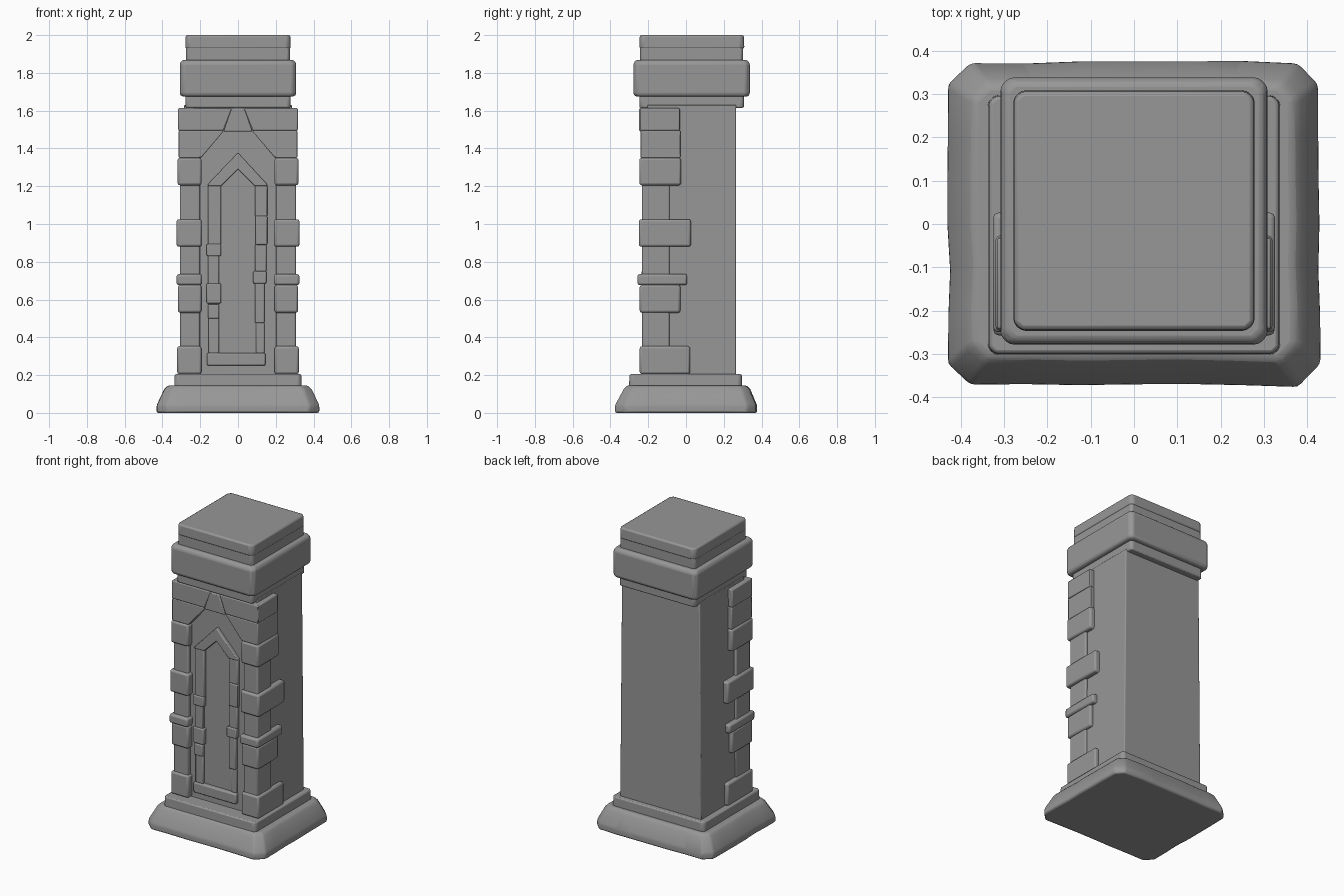
import bpy, bmesh, random

random.seed(4)

# Dark grey stone
stone = bpy.data.materials.new("dark_stone")
stone.diffuse_color = (0.31, 0.31, 0.31, 1)


def finish(name, bm, bevel, segments=2):
    bmesh.ops.recalc_face_normals(bm, faces=bm.faces)
    mesh = bpy.data.meshes.new(name)
    bm.to_mesh(mesh)
    bm.free()
    mesh.materials.append(stone)
    ob = bpy.data.objects.new(name, mesh)
    bpy.context.collection.objects.link(ob)
    if bevel:
        mod = ob.modifiers.new("worn_edges", 'BEVEL')
        mod.width = bevel
        mod.segments = segments
        mod.limit_method = 'ANGLE'
        mod.angle_limit = 0.4
    bpy.context.view_layer.objects.active = ob
    ob.select_set(True)
    bpy.ops.object.shade_smooth_by_angle(angle=0.6)
    ob.select_set(False)
    return ob


def tier(name, rings, bevel=0.008, wear=0.0, cuts=1):
    """Stacked rings (z, half width, front y, back y, corner cut) joined into a solid."""
    bm = bmesh.new()
    loops = []
    offsets = [random.uniform(-wear, wear) for _ in range(4 * (cuts + 1))]
    for z, hx, y0, y1, c in rings:
        sides = [((-hx + c, y0), (hx - c, y0), (0, -1)),
                 ((hx, y0 + c), (hx, y1 - c), (1, 0)),
                 ((hx - c, y1), (-hx + c, y1), (0, 1)),
                 ((-hx, y1 - c), (-hx, y0 + c), (-1, 0))]
        loop = []
        for s, (a, b, n) in enumerate(sides):
            for i in range(cuts + 1):
                t = i / cuts
                o = offsets[s * (cuts + 1) + i]
                loop.append(bm.verts.new((a[0] + (b[0] - a[0]) * t + n[0] * o,
                                          a[1] + (b[1] - a[1]) * t + n[1] * o, z)))
        loops.append(loop)
    count = len(loops[0])
    for low, high in zip(loops, loops[1:]):
        for i in range(count):
            j = (i + 1) % count
            bm.faces.new((low[i], low[j], high[j], high[i]))
    bm.faces.new(loops[0][::-1])
    bm.faces.new(loops[-1])
    return finish(name, bm, bevel)


def slab(name, outline, front, back, bevel=0.008):
    """Front-view outline (x, z) extruded in depth."""
    bm = bmesh.new()
    a = [bm.verts.new((x, front, z)) for x, z in outline]
    b = [bm.verts.new((x, back, z)) for x, z in outline]
    n = len(a)
    bm.faces.new(a)
    bm.faces.new(b[::-1])
    for i in range(n):
        j = (i + 1) % n
        bm.faces.new((a[i], b[i], b[j], a[j]))
    return finish(name, bm, bevel)


def block(name, x0, x1, z0, z1, front, back, bevel=0.008):
    return slab(name, [(x0, z0), (x1, z0), (x1, z1), (x0, z1)], front, back, bevel)


# Foot and plinth
tier("base", [(0, 0.428, -0.373, 0.373, 0.05), (0.04, 0.428, -0.373, 0.373, 0.05),
              (0.125, 0.388, -0.327, 0.337, 0.04), (0.145, 0.368, -0.31, 0.32, 0.035)],
     0.01, wear=0.004, cuts=6)
tier("plinth", [(0.13, 0.338, -0.302, 0.297, 0.015), (0.205, 0.335, -0.299, 0.295, 0.015)])

# Shaft, slightly narrower at the top
tier("shaft", [(0.19, 0.298, -0.205, 0.265, 0.004), (1.63, 0.285, -0.205, 0.265, 0.004)], 0.003)

# Capital
tier("capital_neck", [(1.615, 0.279, -0.247, 0.307, 0.012), (1.69, 0.279, -0.247, 0.307, 0.012)])
tier("capital_band", [(1.675, 0.298, -0.268, 0.328, 0.02), (1.688, 0.308, -0.278, 0.338, 0.02),
                      (1.85, 0.308, -0.278, 0.338, 0.02), (1.868, 0.295, -0.265, 0.325, 0.02)])
tier("capital_step", [(1.86, 0.275, -0.243, 0.303, 0.012), (1.935, 0.275, -0.243, 0.303, 0.012)], 0.004)
tier("capital_top", [(1.928, 0.279, -0.247, 0.309, 0.018), (2.0, 0.277, -0.245, 0.306, 0.018)], 0.01)

# Corner stones: bottom, top, outer x, inner x, front y, back y
quoins = [(0.205, 0.353, 0.322, 0.193, -0.245, 0.022),
          (0.53, 0.678, 0.318, 0.193, -0.245, -0.03),
          (0.676, 0.735, 0.325, 0.19, -0.257, 0.006),
          (0.88, 1.025, 0.326, 0.19, -0.25, 0.026),
          (1.205, 1.35, 0.32, 0.193, -0.247, -0.026)]
for s, label in ((-1, "left"), (1, "right")):
    block(label + "_corner_strip", s * 0.307, s * 0.202, 0.2, 1.36, -0.233, -0.087)
    for z0, z1, xo, xi, front, back in quoins:
        block(label + "_corner_stone", s * xo, s * xi, z0, z1, front, back, 0.012)
    # Arch stones
    slab(label + "_arch_stone", [(s * 0.314, 1.35), (s * 0.195, 1.35), (s * 0.073, 1.495),
                                 (s * 0.314, 1.495)], -0.242, -0.03, 0.005)
    slab(label + "_arch_top_stone", [(s * 0.317, 1.495), (s * 0.077, 1.495), (s * 0.033, 1.613),
                                     (s * 0.317, 1.613)], -0.243, -0.033, 0.006)
slab("keystone", [(-0.077, 1.49), (0.077, 1.49), (0.033, 1.613), (-0.033, 1.613)],
     -0.248, -0.15, 0.006)

# Pointed niche frame
slab("niche_point", [(-0.16, 1.2), (-0.09, 1.2), (0, 1.29), (0.09, 1.2), (0.155, 1.2),
                     (0.155, 1.21), (0, 1.377), (-0.16, 1.21)], -0.228, -0.18, 0.005)
block("niche_sill", -0.165, 0.145, 0.25, 0.318, -0.232, -0.18)

# Niche side stones: left x, right x, bottom, top, front y
jambs = [(-0.16, -0.09, 0.89, 1.202, -0.226), (-0.166, -0.09, 0.83, 0.895, -0.234),
         (-0.16, -0.1, 0.68, 0.832, -0.226), (-0.166, -0.09, 0.58, 0.685, -0.234),
         (-0.16, -0.1, 0.5, 0.575, -0.23), (-0.157, -0.1, 0.315, 0.505, -0.222),
         (0.09, 0.155, 1.04, 1.202, -0.226), (0.092, 0.155, 0.89, 1.042, -0.23),
         (0.09, 0.15, 0.745, 0.892, -0.224), (0.08, 0.15, 0.685, 0.75, -0.236),
         (0.09, 0.14, 0.475, 0.688, -0.228), (0.095, 0.14, 0.315, 0.477, -0.214)]
for x0, x1, z0, z1, front in jambs:
    block("niche_side_stone", x0, x1, z0, z1, front, -0.18, 0.006)
